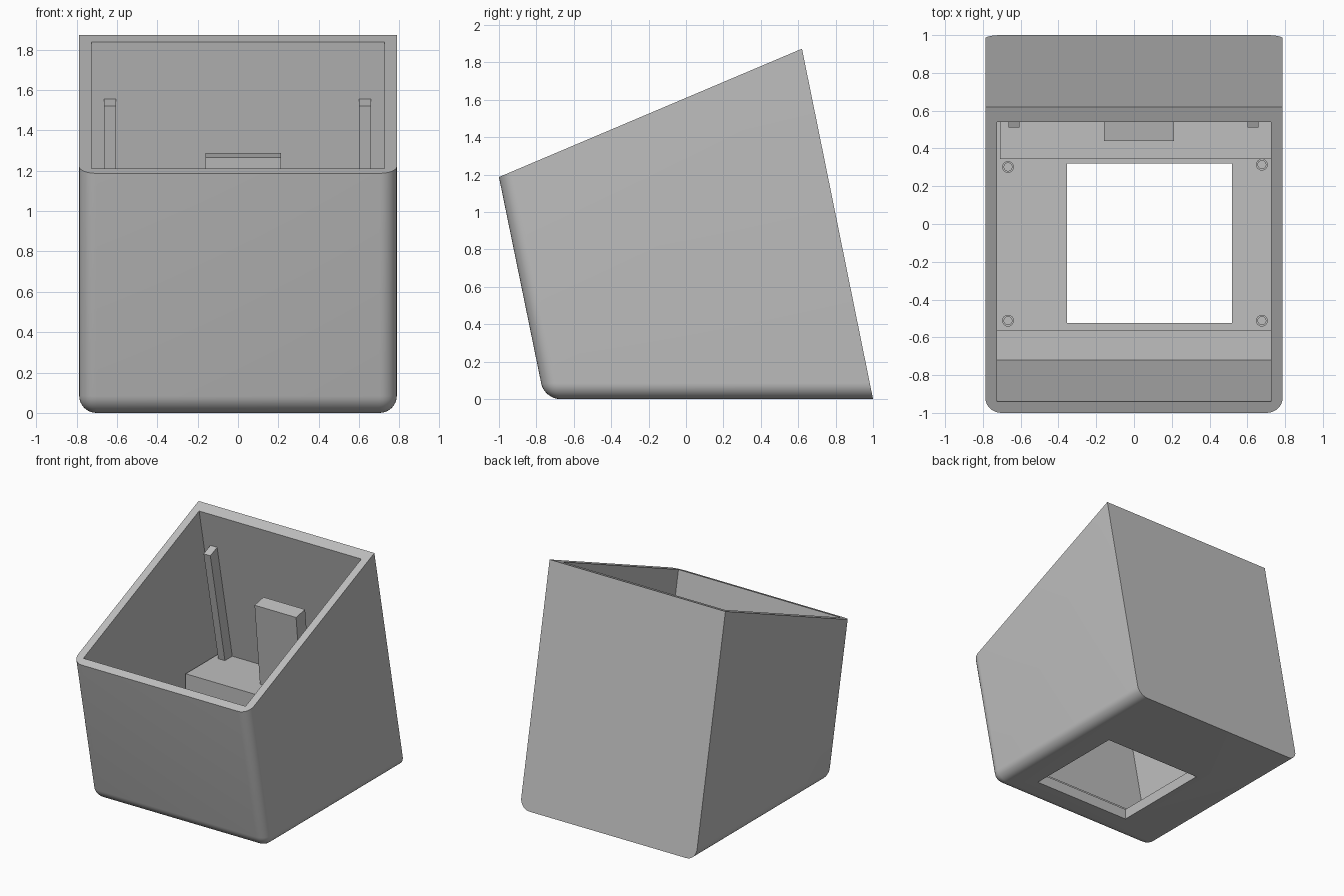
import bpy
import bmesh
import math
from mathutils import Matrix

cube = bpy.data.objects.get("Cube")
if cube:
    bpy.data.objects.remove(cube, do_unlink=True)

GREY = (0.52, 0.52, 0.52, 1.0)
grey = bpy.data.materials.new("plain grey")
grey.use_nodes = True
grey.diffuse_color = GREY
grey.node_tree.nodes["Principled BSDF"].inputs["Base Color"].default_value = GREY

LEAN = 0.203      # how far the front and back walls tip forward per unit of height
FLOOR = 0.085
STEP = 0.6        # top of the rear block
RADIUS = 0.085


def finish(name, bm):
    bmesh.ops.recalc_face_normals(bm, faces=bm.faces)
    mesh = bpy.data.meshes.new(name)
    bm.to_mesh(mesh)
    bm.free()
    mesh.materials.append(grey)
    obj = bpy.data.objects.new(name, mesh)
    bpy.context.collection.objects.link(obj)
    return obj


def prism_bm(profile, x0, x1):
    """Side profile of (y, z) points, extruded along x."""
    bm = bmesh.new()
    face = bm.faces.new([bm.verts.new((x0, y, z)) for y, z in profile])
    new = bmesh.ops.extrude_face_region(bm, geom=[face])["geom"]
    verts = [v for v in new if isinstance(v, bmesh.types.BMVert)]
    bmesh.ops.translate(bm, verts=verts, vec=(x1 - x0, 0, 0))
    return bm


def prism(name, profile, x0, x1):
    return finish(name, prism_bm(profile, x0, x1))


def activate(obj):
    bpy.ops.object.select_all(action="DESELECT")
    obj.select_set(True)
    bpy.context.view_layer.objects.active = obj


def cut(obj, cutter):
    mod = obj.modifiers.new("cut", "BOOLEAN")
    mod.operation = "DIFFERENCE"
    mod.solver = "EXACT"
    mod.object = cutter
    activate(obj)
    bpy.ops.object.modifier_apply(modifier=mod.name)
    bpy.data.objects.remove(cutter, do_unlink=True)


# Housing: leaning body, rounded at the front corners and along the bottom
bm = prism_bm([(-0.757, 0), (1, 0), (0.62, 1.873), (-1, 1.187)], -0.787, 0.787)
bm.edges.ensure_lookup_table()


def rounded(edge):
    a, b = (v.co for v in edge.verts)
    front = a.y < 0 and b.y < 0
    low = a.z < 0.1 and b.z < 0.1
    runs_x = abs(a.x - b.x) > 0.1
    return (front and (low or not runs_x)) or (low and not runs_x)


bmesh.ops.bevel(bm, geom=[e for e in bm.edges if rounded(e)], offset=RADIUS,
                segments=8, profile=0.5, affect="EDGES", clamp_overlap=True)
housing = finish("housing", bm)

# Open cavity with a low ledge at the front
cavity = prism("cavity_cutter", [
    (-0.72, 0.126), (-0.565, 0.126), (-0.565, FLOOR),
    (0.54 + LEAN * (1.836 - FLOOR), FLOOR),
    (0.54 - LEAN * 0.3, 2.136), (-0.72 - LEAN * 1.5, 1.626)], -0.726, 0.726)
cut(housing, cavity)

# Rectangular opening through the floor
opening = prism("opening_cutter", [(-0.525, -0.2), (0.32, -0.2),
                                   (0.32, 0.3), (-0.525, 0.3)], -0.355, 0.52)
cut(housing, opening)
activate(housing)
bpy.ops.object.shade_smooth_by_angle(angle=math.radians(30))


def back_wall(z):
    return 0.54 + LEAN * (1.836 - z)


# Block across the back of the floor
prism("rear_block", [(0.345, FLOOR), (back_wall(FLOOR), FLOOR),
                     (back_wall(STEP), STEP), (0.345, STEP)], -0.71, 0.726)

# Slim posts leaning along the back wall
for side, x in (("right", -0.665), ("left", 0.6)):
    prism(side + "_post", [
        (0.51 + LEAN * (1.52 - STEP), STEP), (back_wall(STEP), STEP),
        (back_wall(1.555), 1.555), (0.51, 1.52)], x, x + 0.06)

# Wide upright in the middle of the rear block
prism("centre_upright", [(0.51, STEP), (0.63, STEP), (0.555, 1.287), (0.44, 1.266)],
      -0.16, 0.212)

# Short hollow standoffs at the four corners of the floor
for name, x, y in (("front_right", -0.667, -0.512), ("front_left", 0.677, -0.512),
                   ("back_right", -0.667, 0.302), ("back_left", 0.677, 0.314)):
    bm = bmesh.new()
    ring = [bm.verts.new((r, 0, z)) for r, z in
            ((0.031, 0), (0.031, 0.05), (0.021, 0.05), (0.021, 0))]
    edges = [bm.edges.new((ring[i], ring[(i + 1) % 4])) for i in range(4)]
    bmesh.ops.spin(bm, geom=ring + edges, cent=(0, 0, 0), axis=(0, 0, 1),
                   angle=math.tau, steps=24, use_merge=True)
    bmesh.ops.remove_doubles(bm, verts=bm.verts, dist=0.0001)
    bmesh.ops.transform(bm, matrix=Matrix.Translation((x, y, FLOOR)), verts=bm.verts)
    standoff = finish(name + "_standoff", bm)
    activate(standoff)
    bpy.ops.object.shade_smooth_by_angle(angle=math.radians(30))
